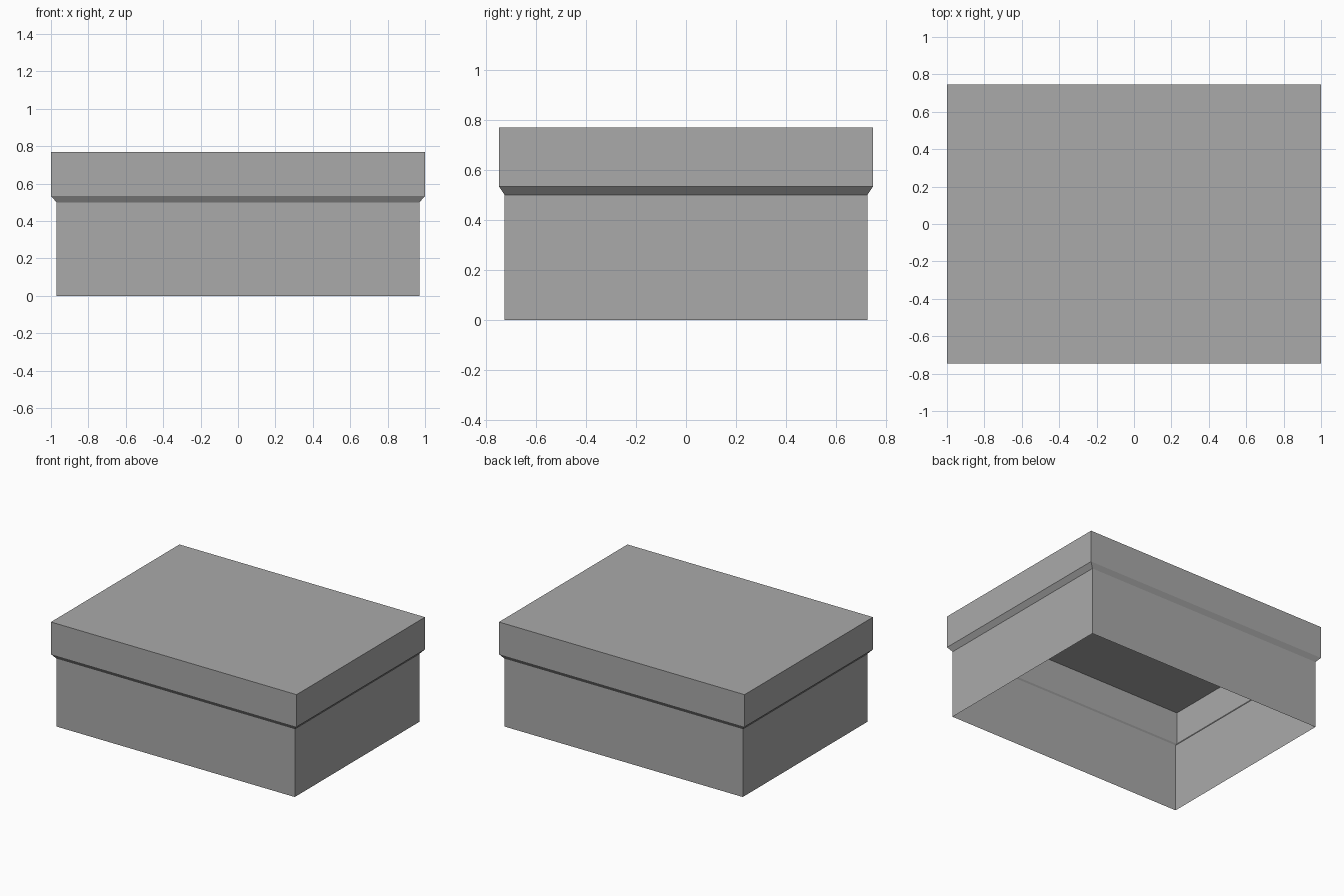
import bpy
import bmesh

cube = bpy.data.objects.get("Cube")
if cube:
    bpy.data.objects.remove(cube, do_unlink=True)

# Single plain grey for the whole box
grey = bpy.data.materials.new("plain grey")
grey.use_nodes = True
colour = (0.4, 0.4, 0.4, 1)
grey.diffuse_color = colour
grey.node_tree.nodes["Principled BSDF"].inputs["Base Color"].default_value = colour


def shell(name, rings, capped=False):
    """Thin rectangular shell through rings of (half width, half depth, height)."""
    bm = bmesh.new()
    loops = [[bm.verts.new((sx * w, sy * d, z))
              for sx, sy in ((-1, -1), (1, -1), (1, 1), (-1, 1))]
             for w, d, z in rings]
    for low, high in zip(loops, loops[1:]):
        for i in range(4):
            j = (i + 1) % 4
            bm.faces.new((low[i], low[j], high[j], high[i]))
    if capped:
        bm.faces.new(loops[-1])
    mesh = bpy.data.meshes.new(name)
    bm.to_mesh(mesh)
    bm.free()
    mesh.materials.append(grey)
    obj = bpy.data.objects.new(name, mesh)
    bpy.context.collection.objects.link(obj)
    return obj


base = (0.97, 0.725, 0.5)   # top edge of the box walls
rim = (1.0, 0.747, 0.533)   # lower edge of the lid walls

# Box walls, open underneath
shell("box_walls", [(base[0], base[1], 0), base])
# Sloped lip under the lid
shell("lid_lip", [base, rim])
# Lid walls and flat top
shell("lid", [rim, (rim[0], rim[1], 0.77)], capped=True)
